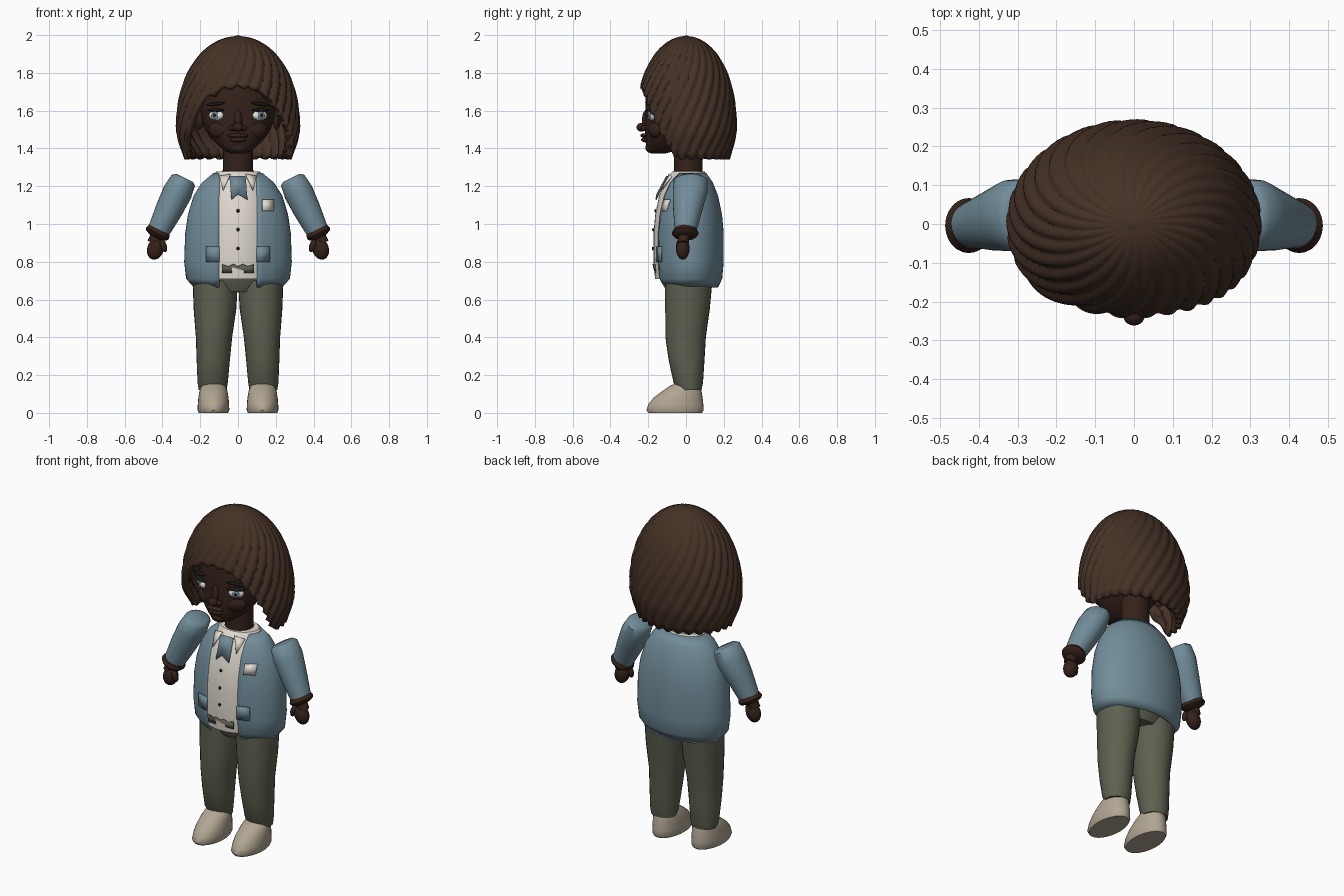
import bpy, bmesh
from math import sin, cos, pi, asin, radians
from mathutils import Matrix, Vector

if "Cube" in bpy.data.objects:
    bpy.data.objects.remove(bpy.data.objects["Cube"])


def material(name, r, g, b):
    m = bpy.data.materials.new(name)
    m.use_nodes = True
    m.diffuse_color = (r, g, b, 1)
    m.node_tree.nodes["Principled BSDF"].inputs["Base Color"].default_value = (r, g, b, 1)
    return m


HAIR = material("brown hair", .058, .031, .019)
SKIN = material("dark skin", .034, .016, .010)
BLUE = material("dusty blue cloth", .165, .265, .32)
CREAM = material("cream cloth", .75, .70, .62)
OLIVE = material("olive cloth", .11, .12, .08)
SHOE = material("beige shoe", .44, .38, .29)
WHITE = material("eye white", .75, .77, .78)
IRIS = material("grey blue iris", .18, .25, .30)
DARK = material("near black", .012, .009, .008)


def finish(name, bm, mat, angle=40, thick=0, fix=True):
    if fix:
        bmesh.ops.recalc_face_normals(bm, faces=bm.faces)
    me = bpy.data.meshes.new(name)
    bm.to_mesh(me)
    bm.free()
    me.materials.append(mat)
    ob = bpy.data.objects.new(name, me)
    bpy.context.collection.objects.link(ob)
    if thick:
        mod = ob.modifiers.new("thickness", 'SOLIDIFY')
        mod.thickness = thick
        mod.offset = -1
    bpy.ops.object.select_all(action='DESELECT')
    ob.select_set(True)
    bpy.context.view_layer.objects.active = ob
    bpy.ops.object.shade_smooth_by_angle(angle=radians(angle))
    return ob


def skin_rows(bm, rows, closed):
    n = len(rows[0])
    for a, b in zip(rows, rows[1:]):
        for i in range(n if closed else n - 1):
            k = (i + 1) % n
            bm.faces.new((a[i], a[k], b[k], b[i]))


def loft(name, rings, mat, n=32, gap=0, thick=0, mtx=Matrix()):
    """Stack of ellipses (cx, cy, z, rx, ry); a gap leaves the front open."""
    bm = bmesh.new()
    rows = []
    for cx, cy, z, rx, ry in rings:
        a0 = asin(min(gap / rx, .8)) if gap else 0
        steps = n - 1 if gap else n
        angs = [a0 + (2 * pi - 2 * a0) * i / steps for i in range(n)]
        rows.append([bm.verts.new(mtx @ Vector((cx + rx * sin(a), cy - ry * cos(a), z)))
                     for a in angs])
    skin_rows(bm, rows, not gap)
    if not gap:
        bm.faces.new(rows[0])
        bm.faces.new(rows[-1])
    return finish(name, bm, mat, 50, thick, not gap)


def ball(name, loc, size, mat, turn=0, tilt=0, seg=20):
    bm = bmesh.new()
    bmesh.ops.create_uvsphere(bm, u_segments=seg, v_segments=seg // 2, radius=1)
    m = (Matrix.Translation(loc) @ Matrix.Rotation(turn, 4, 'Z')
         @ Matrix.Rotation(tilt, 4, 'Y') @ Matrix.Diagonal((*size, 1)))
    bm.transform(m)
    return finish(name, bm, mat, 80)


# Torso profile: height, half width, half depth
TORSO = [(.665, .235, .15), (.71, .275, .172), (.8, .285, .18), (.95, .28, .18),
         (1.05, .265, .171), (1.15, .235, .15), (1.22, .19, .122), (1.27, .13, .088)]
CY = .02


def chest(x, z, lift):
    """Front y of the torso at x, z."""
    for (z0, a0, b0), (z1, a1, b1) in zip(TORSO, TORSO[1:]):
        if z <= z1:
            t = (z - z0) / (z1 - z0)
            a, b = a0 + (a1 - a0) * t, b0 + (b1 - b0) * t
            break
    return CY - b * max(0, 1 - (x / a) ** 2) ** .5 - lift


def plate(name, pts, mat, lift=.01, thick=.006):
    bm = bmesh.new()
    bm.faces.new([bm.verts.new((x, chest(x, min(z, 1.27), lift), z)) for x, z in pts])
    return finish(name, bm, mat, 30, thick)


def rect(x0, x1, z0, z1):
    return [(x0, z0), (x1, z0), (x1, z1), (x0, z1)]


# Jacket, shirt and chest details
loft("jacket", [(0, CY, z, a, b) for z, a, b in TORSO], BLUE, 48, gap=.1, thick=.012)
shirt = [(0, CY - .012, z, a * .72, b) for z, a, b in TORSO[1:]]
loft("shirt", shirt + [(0, .01, 1.28, .085, .075)], CREAM, 40)
loft("shirt_collar", [(0, .015, 1.235, .15, .105), (0, .015, 1.278, .115, .085)], CREAM)
plate("waistband", [(-.085, .74), (.085, .74), (.085, .785), (.05, .775), (.025, .787),
                    (0, .775), (-.025, .787), (-.05, .775), (-.085, .785)], OLIVE, .018)
plate("neck_scarf", [(-.035, 1.13), (0, 1.16), (.05, 1.13), (.04, 1.255), (-.045, 1.255)],
      BLUE, .03)
for s, side in ((1, "left"), (-1, "right")):
    plate(side + "_collar_point", [(s * .04, 1.265), (s * .1, 1.255), (s * .08, 1.18)], CREAM, .024)
    plate(side + "_hip_pocket", rect(*sorted((s * .1, s * .17)), .8, .88), BLUE, .009)
plate("chest_pocket", rect(.13, .19, 1.07, 1.13), CREAM, .012)
for z in (.87, .97, 1.07):
    ball("shirt_button", (0, chest(0, z, .016), z), (.009, .005, .009), DARK, seg=12)

# Limbs, mirrored left and right
for s, side in ((1, "left"), (-1, "right")):
    flip = Matrix.Diagonal((s, 1, 1, 1))
    arm = flip @ Matrix.Translation((.285, 0, 1.24)) @ Matrix.Rotation(radians(-26), 4, 'Y')
    loft(side + "_sleeve", [(0, .025, .005, .05, .07), (0, .025, -.01, .068, .09),
                            (0, .022, -.08, .078, .092), (0, .01, -.18, .073, .078),
                            (0, -.003, -.32, .058, .056)], BLUE, 28, mtx=arm)
    loft(side + "_cuff", [(0, -.004, -.30, .06, .06), (0, -.004, -.322, .068, .071),
                          (0, -.004, -.335, .06, .062), (0, -.006, -.345, .035, .035)],
         SKIN, 24, mtx=arm)
    loft(side + "_wrist", [(0, -.01, -.33, .032, .03), (0, -.015, -.38, .03, .03)],
         SKIN, 16, mtx=arm)
    ball(side + "_hand", (s * .437, -.017, .868), (.044, .036, .058), SKIN, tilt=s * -.3)
    ball(side + "_thumb", (s * .395, -.035, .885), (.018, .018, .036), SKIN, tilt=s * .3, seg=12)

    loft(side + "_trouser_leg", [(s * .134, .02, .122, .074, .062), (s * .134, .012, .16, .08, .078),
                                 (s * .131, .003, .28, .088, .095), (s * .127, -.002, .4, .096, .107),
                                 (s * .122, .008, .55, .113, .118), (s * .12, .015, .7, .12, .125)],
         OLIVE, 28)
    loft(side + "_shoe", [(s * .13, -.057, 0, .078, .142), (s * .13, -.058, .015, .084, .152),
                          (s * .13, -.054, .045, .083, .146), (s * .13, -.042, .08, .08, .13),
                          (s * .13, -.022, .115, .074, .104), (s * .13, -.005, .143, .064, .08),
                          (s * .13, .005, .16, .045, .055)], SHOE, 28)
loft("hips", [(0, .015, .64, .12, .1), (0, .015, .7, .2, .13), (0, .01, .74, .19, .13)], OLIVE)

# Neck and head
loft("neck", [(0, .012, 1.2, .085, .08), (0, .012, 1.3, .08, .075), (0, .01, 1.45, .08, .078)], SKIN)
loft("head", [(0, -.15, 1.372, .03, .035), (0, -.135, 1.385, .065, .068), (0, -.11, 1.41, .1, .1),
              (0, -.085, 1.45, .14, .132), (0, -.06, 1.5, .172, .158), (0, -.035, 1.56, .194, .18),
              (0, -.02, 1.63, .202, .195), (0, -.015, 1.72, .197, .2), (0, -.01, 1.8, .175, .175),
              (0, 0, 1.88, .12, .12), (0, 0, 1.92, .05, .05)], SKIN, 40)

# Face
ball("nose_bridge", (0, -.208, 1.55), (.022, .025, .055), SKIN)
ball("nose_tip", (0, -.236, 1.512), (.028, .026, .023), SKIN)
ball("upper_lip", (0, -.218, 1.468), (.055, .024, .012), SKIN)
ball("lower_lip", (0, -.212, 1.446), (.045, .026, .014), SKIN)
ball("chin", (0, -.19, 1.405), (.045, .025, .028), SKIN)
for s, side in ((1, "left"), (-1, "right")):
    ball(side + "_nostril", (s * .028, -.222, 1.507), (.02, .02, .016), SKIN, seg=12)
    ball(side + "_cheek", (s * .105, -.165, 1.5), (.055, .03, .045), SKIN, s * .5)
    ball(side + "_ear", (s * .205, -.03, 1.55), (.018, .035, .05), SKIN, s * -.35)
    turn = s * .45
    eye = Vector((s * .115, -.18, 1.575))
    out = Matrix.Rotation(turn, 3, 'Z') @ Vector((0, -1, 0))
    ball(side + "_eye", eye, (.043, .022, .027), WHITE, turn)
    ball(side + "_iris", eye + out * .0195, (.021, .005, .021), IRIS, turn)
    ball(side + "_pupil", eye + out * .0225, (.010, .004, .010), DARK, turn, seg=12)
    ball(side + "_upper_lid", eye + Vector((0, 0, .027)) + out * .008, (.05, .02, .009), DARK, turn)
    ball(side + "_eyebrow", eye + Vector((0, 0, .06)) + out * .012, (.055, .01, .009), DARK, turn,
         s * .12)

# Hair: a swirled, ridged shell with an opening for the face
HEM = [(0, 1.735), (20, 1.72), (35, 1.665), (45, 1.6), (60, 1.49), (73, 1.38), (80, 1.352), (181, 1.352)]


def hem(deg):
    for (d0, z0), (d1, z1) in zip(HEM, HEM[1:]):
        if deg <= d1:
            return z0 + (z1 - z0) * (deg - d0) / (d1 - d0)


def hair_radius(z):
    if z > 1.5:
        return .322 * max(0, 1 - ((z - 1.5) / .495) ** 2.2) ** .5
    return .322 - .045 * ((1.5 - z) / .15) ** 1.5


bm = bmesh.new()
COLS, ROWS, RIDGES = 224, 36, 28
rows = []
for j in range(ROWS):
    t = 1 - j / ROWS
    row = []
    for i in range(COLS):
        a = 2 * pi * i / COLS
        deg = 180 - abs(180 - 360 * i / COLS)
        drop = 1 - cos(t * pi * .5) if t < 1 else 1
        z = 1.995 - (1.995 - hem(deg)) * drop
        swirl = a + 1.1 * (1.995 - z) / .64
        ridge = abs(sin(swirl * RIDGES / 2))
        r = hair_radius(z) * (.975 + .05 * ridge)
        if t == 1:
            z -= .012 * ridge
        row.append(bm.verts.new((r * sin(a), -.82 * r * cos(a), z)))
    rows.append(row)
skin_rows(bm, rows, True)
top = bm.verts.new((0, 0, 2))
for i in range(COLS):
    bm.faces.new((rows[-1][i], rows[-1][(i + 1) % COLS], top))
finish("hair", bm, HAIR, 35, .035, False)
